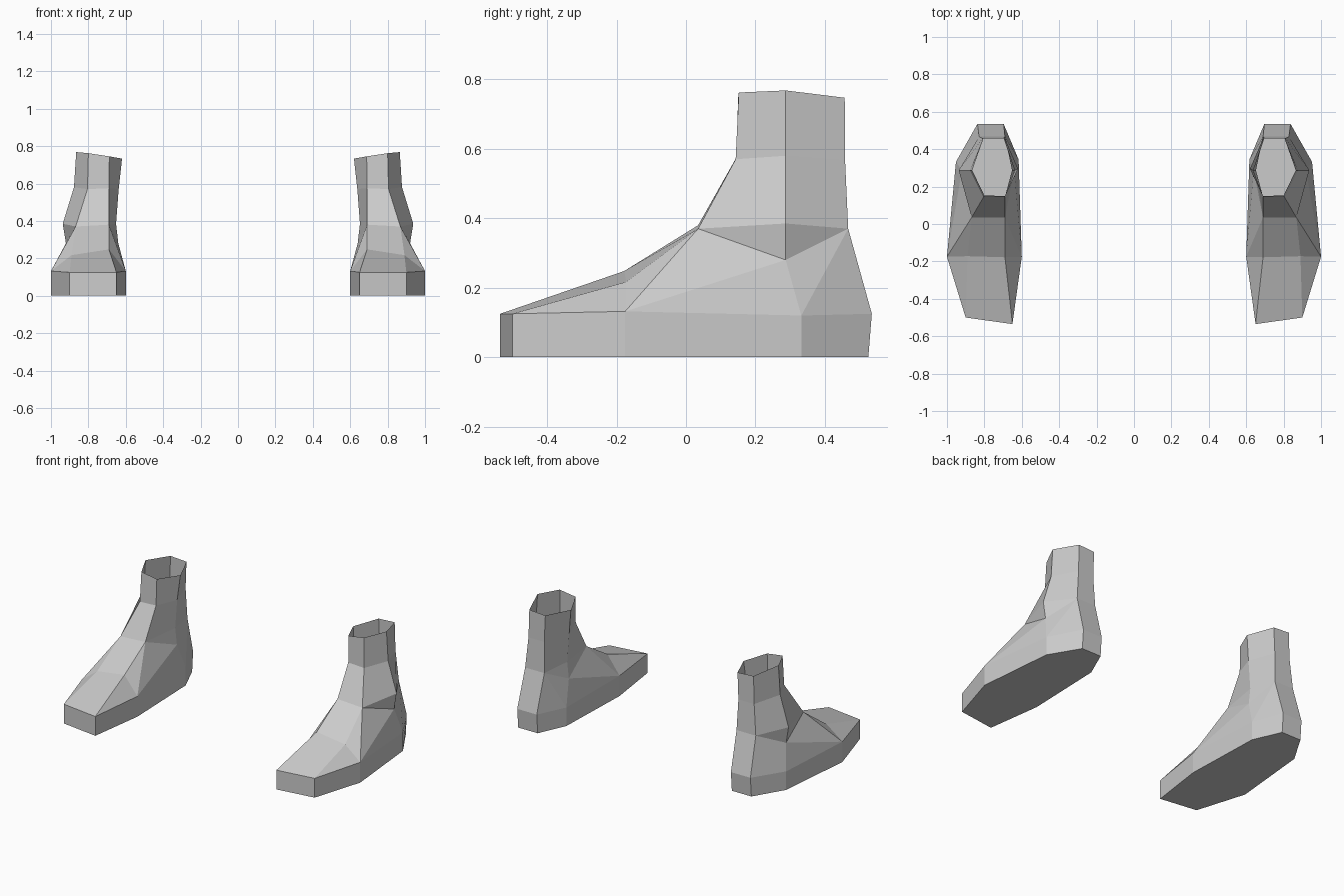
import bpy, bmesh

if "Cube" in bpy.data.objects:
    bpy.data.objects.remove(bpy.data.objects["Cube"])

grey = bpy.data.materials.new("boot grey")
grey.diffuse_color = (0.6, 0.6, 0.6, 1)
grey.use_nodes = True
grey.node_tree.nodes["Principled BSDF"].inputs["Base Color"].default_value = grey.diffuse_color

bm = bmesh.new()


def ring(points):
    return [bm.verts.new(p) for p in points]


def bridge(a, b):
    n = len(a)
    for i in range(n):
        j = (i + 1) % n
        bm.faces.new((a[i], a[j], b[j], b[i]))


# sole outline: toe, outer side, heel, inner side
outline = [(.65, -.535), (.90, -.50), (1.0, -.175), (.952, .332),
           (.837, .535), (.697, .535), (.617, .345), (.60, -.175)]
welt_z = [.125, .125, .132, .12, .125, .125, .12, .132]
sole = ring([(x, y - (.01 if y > .5 else 0), 0) for x, y in outline])
welt = ring([(x, y, z) for (x, y), z in zip(outline, welt_z)])
bm.faces.new(sole[::-1])
bridge(sole, welt)

# leg rings: front inner, front outer, outer side, back outer, back inner, inner side
ankle = ring([(.69, .035, .38), (.868, .035, .37), (.937, .287, .385),
              (.828, .467, .37), (.69, .467, .37), (.652, .287, .385)])
shin = ring([(.69, .145, .575), (.805, .143, .57), (.877, .287, .58),
             (.81, .458, .567), (.697, .458, .567), (.638, .287, .57)])
collar = ring([(.688, .15, .745), (.80, .152, .762), (.865, .287, .768),
               (.805, .457, .747), (.69, .457, .74), (.62, .295, .733)])
bridge(ankle, shin)
bridge(shin, collar)

# instep
ridge = ring([(.69, -.178, .248), (.89, -.172, .217)])
bm.faces.new((welt[0], welt[1], ridge[1], ridge[0]))
bm.faces.new((ridge[0], ridge[1], ankle[1], ankle[0]))
bm.faces.new((welt[4], welt[5], ankle[4], ankle[3]))

# foot sides, creased under the ankle
sides = [((.92, .287, .28), 1, 2, 3, 4, 1, 1, 2, 3),
         ((.64, .287, .28), 0, 7, 6, 5, 0, 0, 5, 4)]
for pos, toe, ball, low, heel, top, front, side, back in sides:
    dip = bm.verts.new(pos)
    t, b, l, h = (welt[i] for i in (toe, ball, low, heel))
    r, f, s, k = ridge[top], ankle[front], ankle[side], ankle[back]
    for face in ((t, b, r), (r, b, f), (f, b, dip), (b, l, dip),
                 (f, dip, s), (s, dip, k), (dip, l, k), (l, h, k)):
        bm.faces.new(face)

bmesh.ops.recalc_face_normals(bm, faces=bm.faces)
mesh = bpy.data.meshes.new("boots")
bm.to_mesh(mesh)
bm.free()
mesh.materials.append(grey)
boots = bpy.data.objects.new("boots", mesh)
bpy.context.collection.objects.link(boots)

# matching boot on the other side
mirror = boots.modifiers.new("mirror", 'MIRROR')
mirror.use_mirror_merge = False
